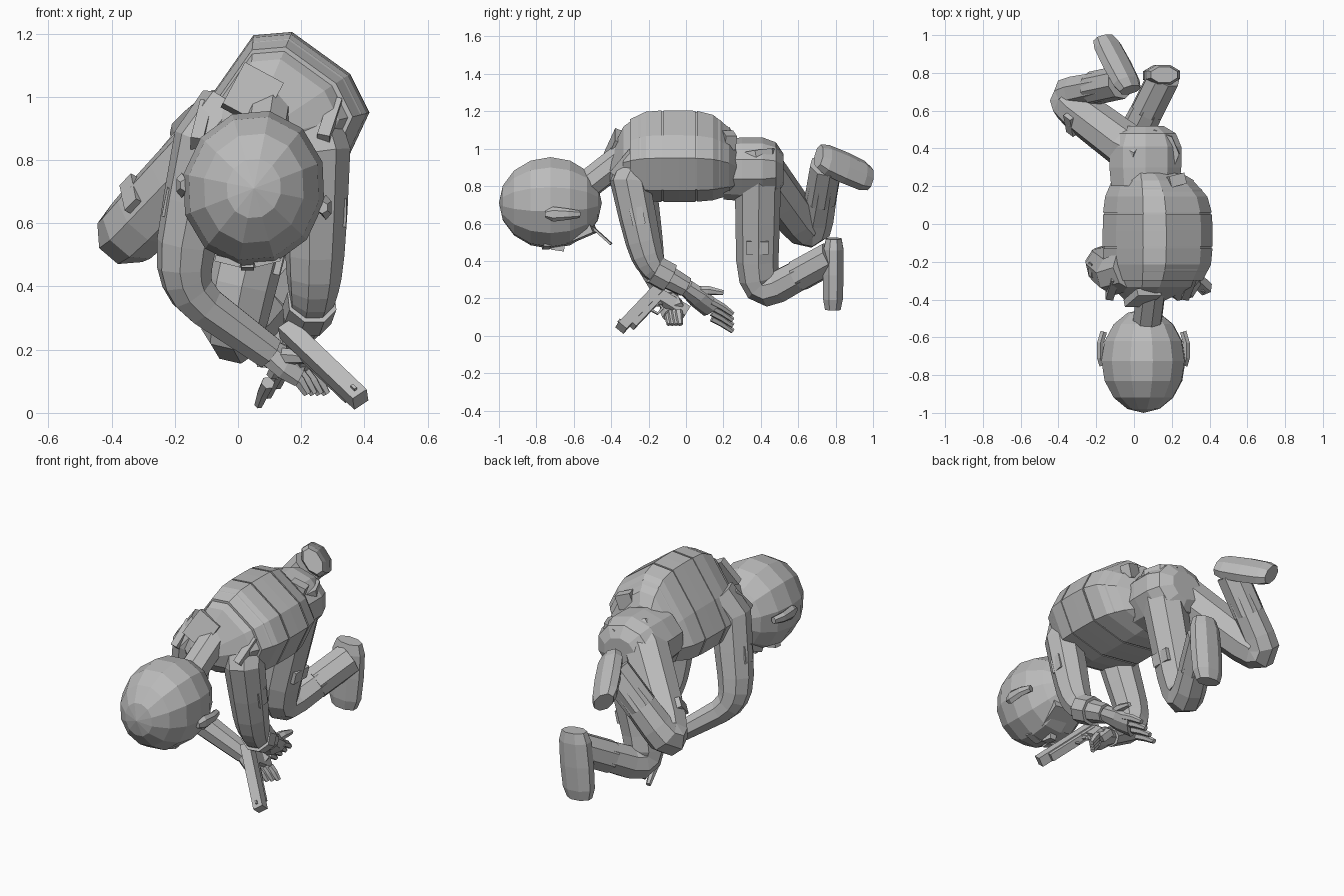
import bpy, bmesh, math
from mathutils import Vector

default_cube = bpy.data.objects.get("Cube")
if default_cube:
    bpy.data.objects.remove(default_cube, do_unlink=True)

colour = (.5, .5, .5, 1)
grey = bpy.data.materials.new("plain_grey")
grey.use_nodes = True
grey.diffuse_color = colour
grey.node_tree.nodes["Principled BSDF"].inputs["Base Color"].default_value = colour

X, Y, Z = Vector((1, 0, 0)), Vector((0, 1, 0)), Vector((0, 0, 1))


def at(x, y, z):
    return Vector((x, y, z))


def loft(name, rings):
    """Skin a list of equal rings and cap both ends."""
    mesh = bpy.data.meshes.new(name)
    bm = bmesh.new()
    rows = [[bm.verts.new(point) for point in ring] for ring in rings]
    for lower, upper in zip(rows, rows[1:]):
        for i in range(len(lower)):
            bm.faces.new((lower[i - 1], lower[i], upper[i], upper[i - 1]))
    bm.faces.new(rows[0])
    bm.faces.new(rows[-1])
    bmesh.ops.recalc_face_normals(bm, faces=bm.faces)
    bm.to_mesh(mesh)
    bm.free()
    mesh.materials.append(grey)
    bpy.context.collection.objects.link(bpy.data.objects.new(name, mesh))


def tube(name, path, sizes, facing, sides=8):
    """Sweep an ellipse along a path; sizes are (width, height) radii."""
    rings = []
    for k, (point, (width, height)) in enumerate(zip(path, sizes)):
        along = (path[min(k + 1, len(path) - 1)] - path[max(k - 1, 0)]).normalized()
        across = facing.cross(along).normalized()
        up = along.cross(across)
        angles = [math.tau * (i + .5) / sides for i in range(sides)]
        rings.append([point + across * width * math.cos(a) + up * height * math.sin(a) for a in angles])
    loft(name, rings)


def slab(name, start, end, width, height, facing):
    """Box from start to end; width and height are half sizes."""
    size = (width * math.sqrt(2), height * math.sqrt(2))
    tube(name, [start, end], [size, size], facing, sides=4)


def band(name, start, end, low, high, radius):
    """Cuff wrapped round part of a bone."""
    path = [start.lerp(end, low), start.lerp(end, high)]
    tube(name, path, [(radius, radius)] * len(path), (end - start).orthogonal())


def limb(name, root, start, joint, end, thick, thin):
    """Tapering limb whose joint is rounded by a quadratic curve."""
    upper, lower = start.lerp(joint, .7), end.lerp(joint, .7)
    path = [root, start, start.lerp(joint, .4)]
    for t in (0, .3, .5, .7, 1):
        path.append(upper.lerp(joint, t).lerp(joint.lerp(lower, t), t))
    path += [end.lerp(joint, .35), end]
    sizes = []
    for k in range(len(path)):
        radius = thick + (thin - thick) * k / (len(path) - 1)
        sizes.append((radius, radius))
    tube(name, path, sizes, (joint - start).cross(end - joint))


# Torso: a rolled section that swells and sinks along the spine
section = [(-.07, .24), (.05, .25), (.23, .12), (.29, 0), (.21, -.17),
           (0, -.23), (-.24, -.2), (-.28, -.1), (-.21, .04)]


def torso_piece(name, start, end, steps, grow=1):
    rings = []
    for k in range(steps + 1):
        y = start + (end - start) * k / steps
        loss = abs((y + .07) / (.38 if y < -.07 else .42)) ** 4
        swell = (1 - loss) * grow
        rings.append([at(.12 - .1 * loss + x * swell, y, .95 - .1 * loss + z * swell) for x, z in section])
    loft(name, rings)


torso_piece("torso", -.42, .27, steps=8)
for i in range(3):
    front = -.3 + i * .18
    torso_piece(f"vest_band_{i + 1}", front, front + .17, steps=2, grow=1.02)
torso_piece("belt", .23, .27, steps=1, grow=1.05)
slab("belt_pouch", at(.18, .22, 1.06), at(.26, .24, 1.03), .03, .04, Z)
tube("pelvis", [at(.06, y, .89) for y in (.2, .3, .41, .48, .52)],
     [(r, r * .85) for r in (.19, .2, .2, .17, .1)], Z, sides=10)

# Neck, collar and shoulder straps
nape, skull_base = at(.1, -.28, 1), at(.06, -.6, .75)
band("neck", nape, skull_base, 0, 1, .08)
slab("collar", at(.01, -.42, .94), at(.08, -.36, 1.07), .07, .02, Y)
slab("right_strap", at(-.1, -.28, .97), at(-.13, -.38, .85), .03, .02, -X)
slab("left_strap", at(.31, -.28, .98), at(.27, -.38, .86), .03, .02, X)

# Head: crown forward, face down, tipped to its left
bpy.ops.mesh.primitive_uv_sphere_add(
    segments=12, ring_count=8, radius=1, location=(.05, -.725, .71),
    rotation=(math.pi / 2, .2, 0), scale=(.227, .25, .275))
head = bpy.context.object
head.name = "head"
head.data.materials.append(grey)
for side, sign, height in (("left", 1, .65), ("right", -1, .72)):
    cheek = at(.05 + sign * .22, -.67, height)
    ear = [cheek + Y * step + X * sign * (.02 - abs(step) * .3) for step in (-.08, -.04, .04, .1)]
    tube(side + "_ear", ear, [(.02, r) for r in (.02, .04, .03, .02)], Z, sides=6)
    slab(side + "_brow", at(.03 + sign * .02, -.75, .47), at(.03 + sign * .1, -.74, .49), .02, .01, Z)
slab("nose", at(.03, -.72, .48), at(.03, -.65, .47), .02, .02, Z)
slab("jaw", at(.03, -.64, .53), at(.05, -.5, .59), .09, .04, Z)
slab("chin_strap", at(.04, -.5, .58), at(.05, -.4, .49), .03, .006, Z)


# Arms: sleeve, pocket and hand
def arm(side, root, shoulder, elbow, wrist, outward):
    limb(side + "_arm", root, shoulder, elbow, wrist, .115, .056)
    pocket = outward * .085
    slab(side + "_sleeve_pocket", shoulder.lerp(elbow, .3) + pocket, shoulder.lerp(elbow, .5) + pocket,
         .035, .012, outward)


def hand(side, wrist, knuckles, tip, thumb, spread):
    palm = (tip - wrist).cross(spread)
    tube(side + "_palm", [wrist, wrist.lerp(knuckles, .5), knuckles],
         [(.05, .045), (.07, .04), (.07, .028)], palm)
    for i in range(4):
        offset = spread * (i - 1.5)
        root, end = knuckles + offset, tip + offset
        path = [root, root.lerp(end, .5) + Z * .005, end]
        tube(f"{side}_finger_{i + 1}", path, [(r, r) for r in (.022, .02, .014)], palm, sides=6)
    path = [wrist.lerp(knuckles, .2), wrist.lerp(thumb, .6), thumb]
    tube(side + "_thumb", path, [(r, r) for r in (.03, .025, .014)], palm, sides=6)


left_elbow = at(.24, -.2, .37)
left_wrist, right_wrist = at(.2, 0, .26), at(.1, -.09, .19)
arm("left", at(.2, -.24, .95), at(.25, -.3, .82), left_elbow, left_wrist, X)
band("left_cuff", left_elbow, left_wrist, .15, .55, .082)
arm("right", at(-.02, -.24, .95), at(-.1, -.27, .85), at(-.19, -.2, .4), right_wrist, -X)
hand("left", left_wrist, at(.14, .14, .14), at(.11, .25, .07), at(.2, .2, .23), at(.03, 0, .03))
hand("right", right_wrist, at(.2, -.07, .13), at(.25, -.06, .06), at(.24, -.16, .17), at(.02, .02, 0))

# Pistol, laid out along its barrel and grip directions
barrel, grip = at(1.1, -1, -1.05).normalized(), at(.1, .75, -.62).normalized()


def on_gun(along, down):
    return at(.17, -.15, .25) + barrel * along + grip * down


slab("pistol_slide", on_gun(-.03, 0), on_gun(.36, 0), .028, .028, -grip)
slab("pistol_frame", on_gun(0, .04), on_gun(.3, .04), .022, .015, -grip)
slab("pistol_grip", on_gun(.03, .03), on_gun(0, .2), .02, .035, barrel)
slab("pistol_front_sight", on_gun(.32, -.03), on_gun(.34, -.03), .005, .008, -grip)
guard = [on_gun(.07, .04), on_gun(.08, .09), on_gun(.13, .09), on_gun(.14, .04)]
tube("pistol_trigger_guard", guard, [(.01, .006)] * len(guard), barrel.cross(grip), sides=4)


# Legs: trouser leg, boot shaft, thigh pocket and boot
def leg(side, root, hip, knee, ankle, outward):
    limb(side + "_leg", root, hip, knee, ankle, .13, .08)
    band(side + "_boot_shaft", knee, ankle, .55, 1, .09)
    pocket = outward * .1
    slab(side + "_thigh_pocket", hip.lerp(knee, .55) + pocket, hip.lerp(knee, .65) + pocket, .06, .015, outward)


def boot(side, heel, toe, sole):
    path = [heel.lerp(toe, step) for step in (0, .15, .5, .85, 1)]
    tube(side + "_boot", path, [(r, r * .6) for r in (.075, .095, .1, .095, .075)], sole)


leg("left", at(.11, .37, .98), at(.12, .385, .88), at(-.04, .38, .2), at(.16, .78, .42), X)
boot("left", at(.16, .79, .52), at(.13, .785, .14), Y)
leg("right", at(.06, .36, .94), at(-.04, .41, .88), at(-.4, .68, .51), at(-.07, .75, .91),
    at(-.7, -.4, .3).normalized())
boot("right", at(-.02, .71, .96), at(-.16, .98, .84), at(.6, .55, .5))
